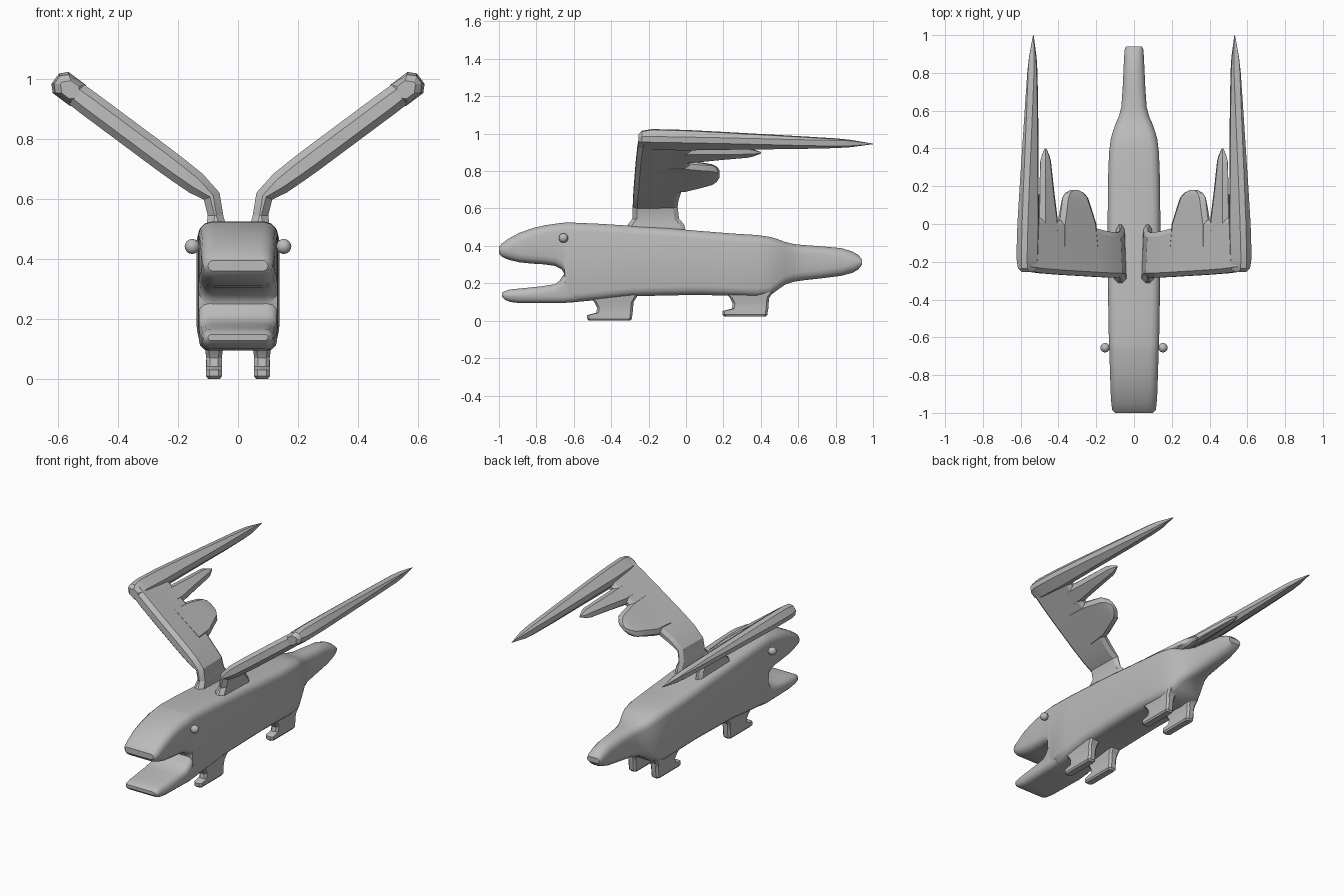
import bpy, bmesh, math
from mathutils import Vector

grey = bpy.data.materials.new("plain grey")
grey.diffuse_color = (0.5, 0.5, 0.5, 1)
X, Y, Z = Vector((1, 0, 0)), Vector((0, 1, 0)), Vector((0, 0, 1))


def finish(bm, name, mirror, angle):
    bmesh.ops.recalc_face_normals(bm, faces=bm.faces)
    mesh = bpy.data.meshes.new(name)
    bm.to_mesh(mesh)
    bm.free()
    mesh.materials.append(grey)
    ob = bpy.data.objects.new(name, mesh)
    bpy.context.collection.objects.link(ob)
    bpy.ops.object.select_all(action='DESELECT')
    ob.select_set(True)
    bpy.context.view_layer.objects.active = ob
    bpy.ops.object.shade_smooth_by_angle(angle=math.radians(angle))
    if mirror:
        ob.modifiers.new("mirror", 'MIRROR').use_mirror_merge = False
    return ob


def ring(c, hu, hv, u, v, r, seg, taper):
    """Rounded rectangle around c, thinning towards +u by taper."""
    r = min(r, hu * 0.95, hv * 0.95)
    pts = []
    for k, (su, sv) in enumerate(((1, 1), (-1, 1), (-1, -1), (1, -1))):
        for i in range(seg + 1):
            a = math.pi / 2 * (k + i / seg)
            pu = su * (hu - r) + r * math.cos(a)
            pv = sv * (hv - r) + r * math.sin(a)
            pv *= 1 - taper * (pu / hu + 1) / 2
            pts.append(c + u * pu + v * pv)
    return pts


def loft(name, sections, r, seg=1, taper=0, mirror=False, angle=25):
    """Skin through sections (centre, half_u, half_v, u, v) and cap the ends."""
    bm = bmesh.new()
    rings = [[bm.verts.new(p) for p in ring(Vector(c), hu, hv, u, v, r, seg, taper)]
             for c, hu, hv, u, v in sections]
    for a, b in zip(rings, rings[1:]):
        for i in range(len(a)):
            j = (i + 1) % len(a)
            bm.faces.new((a[i], a[j], b[j], b[i]))
    bm.faces.new(rings[0])
    bm.faces.new(rings[-1])
    return finish(bm, name, mirror, angle)


def along_y(rows):
    """Rows of y, low z, high z, half width."""
    return [((0, y, (lo + hi) / 2), w, (hi - lo) / 2, X, Z) for y, lo, hi, w in rows]


# Upper jaw, trunk and tail in one skin
loft("body", along_y([
    (-1.0, .36, .395, .10), (-.985, .342, .412, .115), (-.95, .326, .438, .12),
    (-.89, .312, .47, .124), (-.82, .305, .495, .126), (-.755, .301, .51, .128),
    (-.70, .293, .518, .13), (-.665, .275, .523, .131), (-.65, .25, .524, .132),
    (-.645, .15, .524, .132), (-.62, .097, .525, .133), (-.46, .112, .518, .136),
    (-.3, .13, .508, .138), (-.1, .135, .495, .139), (.07, .138, .48, .139),
    (.25, .133, .466, .137), (.38, .127, .458, .132), (.45, .135, .448, .123),
    (.49, .165, .436, .112), (.53, .193, .421, .098), (.57, .207, .411, .08),
    (.62, .215, .405, .067), (.72, .226, .398, .06), (.83, .24, .388, .055),
    (.89, .256, .37, .052), (.92, .273, .352, .05), (.94, .298, .33, .043)]),
    r=.045, seg=3, angle=35)

# Lower jaw runs back into the trunk
loft("lower_jaw", along_y([
    (-.985, .128, .148, .10), (-.97, .113, .158, .115), (-.94, .1, .167, .12),
    (-.89, .094, .172, .124), (-.78, .094, .183, .127), (-.70, .094, .195, .129),
    (-.675, .094, .215, .13), (-.655, .094, .245, .131), (-.63, .097, .275, .131),
    (-.58, .102, .275, .131)]),
    r=.035, seg=3, angle=35)

# Eyes
bm = bmesh.new()
bmesh.ops.create_uvsphere(bm, u_segments=16, v_segments=10, radius=.025)
bmesh.ops.translate(bm, verts=bm.verts, vec=(.153, -.655, .442))
finish(bm, "eye", True, 60)

# Legs with a toe that sticks out at the front
for name, y0, z0 in (("front_leg", 0, 0), ("back_leg", .725, .022)):
    rows = [(0, -.52, -.30, .02), (.01, -.53, -.29, .027), (.03, -.53, -.287, .027),
            (.042, -.48, -.285, .026), (.07, -.475, -.283, .026),
            (.10, -.49, -.28, .03), (.14, -.53, -.255, .036)]
    loft(name, [((.08, (a + b) / 2 + y0, z + z0), w, (b - a) / 2, X, Y)
                for z, a, b, w in rows], r=.012, mirror=True)

# Wing plane: d runs outward, n is the upper normal
d = Vector((.802, 0, .597))
n = Vector((-.597, 0, .802))


def wing_point(x, y):
    return (x, y, .655 + (x - .143) * .744)


# Wing arm: flared foot, upright root, bend, then the slanted panel
arm = [((.072, -.165, .47), .165, .038, Y, -X),
       ((.073, -.16, .515), .15, .033, Y, -X),
       ((.075, -.162, .545), .125, .027, Y, -X),
       ((.088, -.165, .61), .12, .03, Y, Vector((-.92, 0, .39)))]
for x, a, b, t in ((.14, -.283, -.04, .04), (.20, -.28, -.025, .043),
                   (.25, -.277, .0, .044), (.40, -.268, .02, .044),
                   (.50, -.26, .03, .044), (.57, -.25, .04, .042)):
    arm.append((wing_point(x, (a + b) / 2), (b - a) / 2, t, Y, n))
loft("wing_arm", arm, r=.024, taper=.4, mirror=True)


# Wing feathers, each a tapering blade: y, centre x, half width, half thickness
def feather(name, rows):
    loft(name, [(wing_point(x, y), hu, ht, d, n) for y, x, hu, ht in rows],
         r=.022, mirror=True)


feather("long_feather", [
    (-.255, .56, .038, .026), (-.235, .563, .052, .038), (-.18, .565, .056, .044),
    (0, .56, .056, .043), (.2, .555, .05, .039), (.4, .549, .044, .035),
    (.6, .543, .038, .031), (.8, .538, .031, .026), (.88, .536, .025, .02),
    (1.0, .533, .002, .002)])
feather("middle_feather", [
    (-.12, .455, .06, .034), (.02, .455, .06, .028), (.18, .462, .047, .024),
    (.33, .468, .035, .02), (.36, .468, .026, .015), (.4, .469, .006, .005)])
feather("inner_feather", [
    (-.12, .30, .13, .036), (0, .302, .122, .03), (.08, .308, .1, .028),
    (.14, .312, .083, .024), (.165, .315, .06, .02), (.18, .316, .025, .012)])
